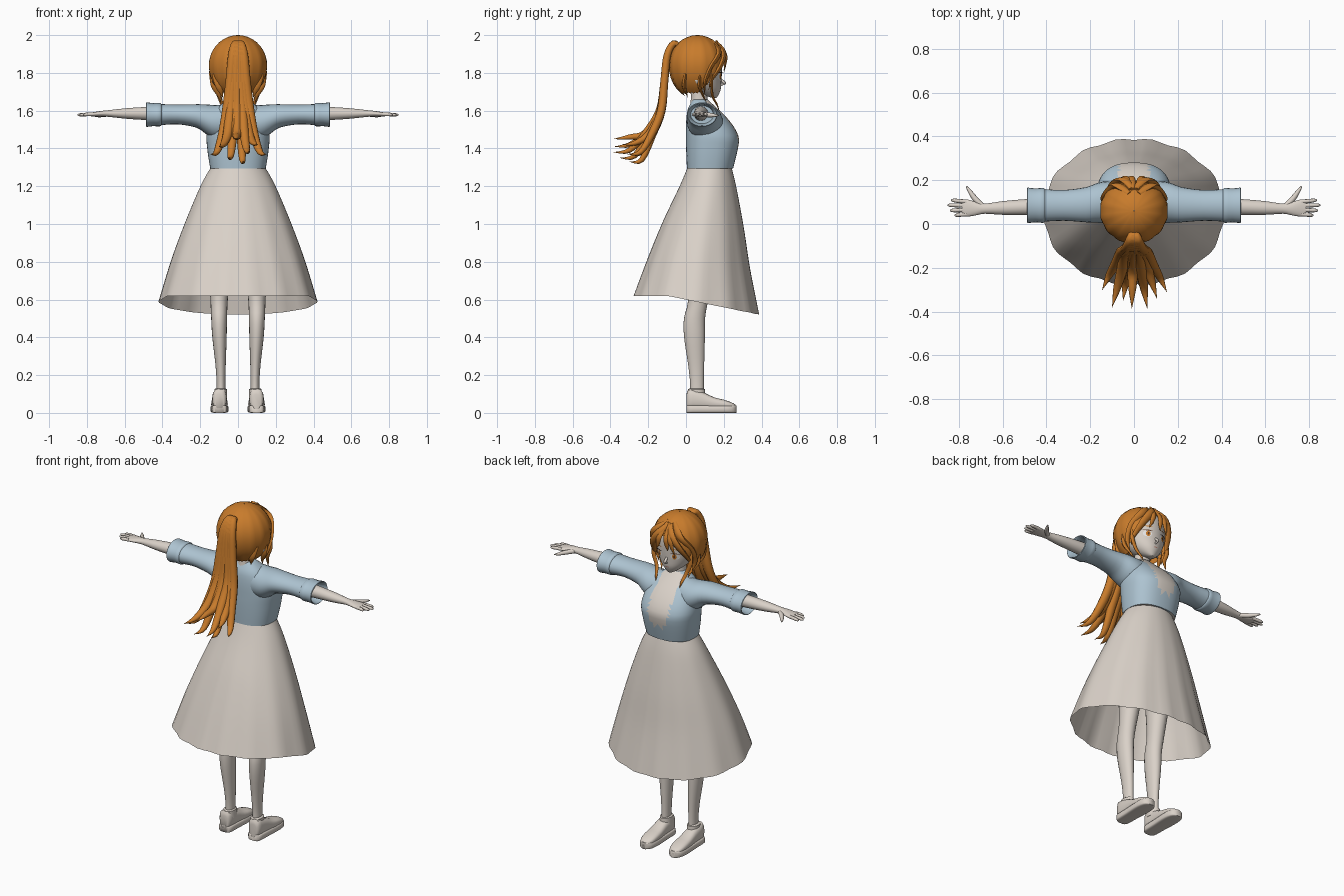
import bpy, bmesh, math
from mathutils import Vector

if "Cube" in bpy.data.objects:
    bpy.data.objects.remove(bpy.data.objects["Cube"])


def material(name, rgb):
    m = bpy.data.materials.new(name)
    m.use_nodes = True
    m.diffuse_color = (*rgb, 1)
    bsdf = m.node_tree.nodes["Principled BSDF"]
    bsdf.inputs["Base Color"].default_value = (*rgb, 1)
    bsdf.inputs["Roughness"].default_value = 0.8
    return m


CREAM = material("cream", (0.70, 0.64, 0.58))
BLUE = material("pale_blue", (0.42, 0.55, 0.64))
ORANGE = material("orange_hair", (0.58, 0.20, 0.025))
WHITE = material("eye_white", (0.82, 0.82, 0.82))
BROWN = material("dark_brown", (0.10, 0.04, 0.02))
PINK = material("lip_pink", (0.50, 0.25, 0.20))


def smooth_keys(keys, steps):
    """Catmull-Rom interpolation through tuples."""
    out = []
    for i in range(len(keys) - 1):
        p = [keys[max(i - 1, 0)], keys[i], keys[i + 1], keys[min(i + 2, len(keys) - 1)]]
        for s in range(steps):
            t = s / steps
            out.append(tuple(0.5 * (2 * b + (c - a) * t + (2 * a - 5 * b + 4 * c - d) * t * t
                                    + (3 * b - a - 3 * c + d) * t ** 3) for a, b, c, d in zip(*p)))
    return out + [tuple(keys[-1])]


def oval(center, u, v, n=24, power=2):
    """Closed superellipse ring spanned by the vectors u and v."""
    pts = []
    for i in range(n):
        a = 2 * math.pi * i / n
        c, s = math.cos(a), math.sin(a)
        pts.append(Vector(center) + Vector(u) * math.copysign(abs(c) ** (2 / power), c)
                   + Vector(v) * math.copysign(abs(s) ** (2 / power), s))
    return pts


def tube(path, steps=4, n=8, flat=1.0):
    """Rings along a path of (x, y, z, radius)."""
    keys = smooth_keys(path, steps)
    pts = [Vector(k[:3]) for k in keys]
    whole = (pts[-1] - pts[0]).normalized()
    ref = Vector((1, 0, 0)) if abs(whole.x) < 0.7 else Vector((0, 0, 1))
    rings = []
    for i, k in enumerate(keys):
        t = (pts[min(i + 1, len(pts) - 1)] - pts[max(i - 1, 0)]).normalized()
        u = (ref - t * ref.dot(t)).normalized()
        r = max(k[3], 0.0008)
        rings.append(oval(pts[i], u * r, t.cross(u) * r * flat, n))
    return rings


def build(name, parts, mats, mirror=False, caps=True, angle=50, rule=None):
    """Skin each list of rings; rule(face centre) picks the material."""
    bm = bmesh.new()
    for rings in parts:
        rows = [[bm.verts.new(p) for p in ring] for ring in rings]
        for a, b in zip(rows, rows[1:]):
            for i in range(len(a)):
                j = (i + 1) % len(a)
                bm.faces.new((a[i], a[j], b[j], b[i]))
        if caps:
            bm.faces.new(rows[0])
            bm.faces.new(rows[-1])
    bmesh.ops.recalc_face_normals(bm, faces=bm.faces)
    if rule:
        bmesh.ops.triangulate(bm, faces=bm.faces)
        for f in bm.faces:
            f.material_index = rule(f.calc_center_median())
    me = bpy.data.meshes.new(name)
    bm.to_mesh(me)
    bm.free()
    for m in mats:
        me.materials.append(m)
    me.polygons.foreach_set("use_smooth", [True] * len(me.polygons))
    me.set_sharp_from_angle(angle=math.radians(angle))
    ob = bpy.data.objects.new(name, me)
    bpy.context.collection.objects.link(ob)
    if mirror:
        ob.modifiers.new("Mirror", "MIRROR").use_mirror_merge = False
    return ob


# Skirt: open cone, hem dropping toward the chest side, light folds
skirt_keys = [(0, .125, .137, .113), (.14, .118, .195, .147), (.42, .093, .28, .213),
              (.7, .07, .352, .27), (1, .055, .415, .333)]
skirt = []
for t, yc, rx, ry in smooth_keys(skirt_keys, 5):
    ring = []
    for p in oval((0, yc, 0), (rx, 0, 0), (0, ry, 0), 64):
        fold = 1 + 0.015 * t * math.cos(14 * math.atan2(p.y - yc, p.x))
        hem = 0.62 - 0.1 * max(0, min(1, (p.y + 0.1) / 0.49))
        ring.append(Vector((p.x * fold, yc + (p.y - yc) * fold, 1.31 - t * (1.31 - hem))))
    skirt.append(ring)
build("skirt", [skirt], [CREAM], caps=False)

# Bodice: jacket with a jagged open front over a cream shirt
bodice_keys = [(1.295, .005, .25, .147), (1.36, .002, .266, .158), (1.43, 0, .28, .166),
               (1.47, 0, .276, .168), (1.52, 0, .25, .16), (1.57, .003, .21, .145),
               (1.61, .01, .168, .115), (1.64, .025, .135, .08), (1.66, .035, .115, .05)]


def bodice_colour(c):
    if c.y > 0.11 and 1.38 < c.z and abs(c.x) < 0.035 + 0.5 * min(c.z - 1.38, 0.07):
        return 1
    return 1 if c.y > 0.17 and c.z < 1.304 else 0


build("bodice", [[oval((0, (b + f) / 2, z), (w, 0, 0), (0, (f - b) / 2, 0), 44, 2.4)
                  for z, b, f, w in smooth_keys(bodice_keys, 2)]],
      [BLUE, CREAM], rule=bodice_colour, angle=70)


def along_x(keys, steps=3, n=24):
    return [oval((x, y, z), (0, ry, 0), (0, 0, rz), n) for x, y, z, ry, rz in smooth_keys(keys, steps)]


# Sleeves with turned cuffs and a hollow opening
sleeve = along_x([(.04, .1, 1.54, .085, .095), (.12, .1, 1.54, .095, .09), (.17, .096, 1.555, .09, .078),
                  (.22, .088, 1.572, .08, .062), (.32, .085, 1.58, .07, .052), (.41, .085, 1.579, .074, .056)])
cuff = along_x([(.405, .085, 1.579, .072, .055), (.415, .085, 1.579, .08, .062), (.45, .085, 1.579, .077, .061),
                (.485, .085, 1.579, .081, .065), (.48, .085, 1.579, .072, .056), (.43, .085, 1.579, .06, .048)], 2)
build("sleeves", [sleeve, cuff], [BLUE], True)

# Forearms, palms and fingers
arm = along_x([(.38, .08, 1.585, .04, .04), (.5, .077, 1.585, .036, .034), (.6, .073, 1.585, .031, .027),
               (.68, .07, 1.585, .023, .018), (.72, .07, 1.584, .03, .015), (.76, .073, 1.581, .039, .012),
               (.785, .073, 1.58, .035, .009)])
fingers = [tube([(.765, y, 1.581, .0095), (.8, y + dy * .5, 1.58, .0095), (tip - .012, y + dy, 1.578, .008),
                 (tip, y + dy, 1.577, .003)])
           for y, dy, tip in ((.044, -.004, .82), (.064, -.002, .84), (.084, .002, .85), (.102, .006, .835))]
thumb = tube([(.69, .08, 1.582, .013), (.725, .115, 1.578, .013), (.75, .15, 1.575, .009), (.765, .172, 1.575, .003)])
build("arms", [arm, thumb] + fingers, [CREAM], True)

# Legs
leg_keys = [(1.2, .08, .1, .075, .085), (.8, .095, .085, .06, .075), (.6, .1, .065, .046, .053),
            (.5, .1, .045, .042, .056), (.4, .098, .045, .038, .055), (.25, .092, .054, .027, .042),
            (.15, .09, .058, .023, .036), (.07, .09, .058, .024, .038)]
build("legs", [[oval((x, y, z), (rx, 0, 0), (0, ry, 0), 20)
                for z, x, y, rx, ry in smooth_keys(leg_keys, 3)]], [CREAM], True)

# Shoes: rounded uppers on thick soles
shoe_keys = [(.003, .022, .1), (.015, .036, .128), (.06, .039, .118), (.1, .04, .105), (.15, .043, .082),
             (.2, .044, .07), (.24, .038, .056), (.26, .024, .045), (.268, .008, .035)]
shoe = smooth_keys(shoe_keys, 2)
upper = [oval((.098, y, h / 2 + .01), (w, 0, 0), (0, 0, h / 2 - .01), 20, 2.7) for y, w, h in shoe]
sole = [oval((.098, y, .02), (w + .004, 0, 0), (0, 0, .02), 20, 5) for y, w, h in shoe]
ankle = [oval((.092, .055, z), (r, 0, 0), (0, r * 1.35, 0)) for z, r in ((.08, .035), (.125, .033), (.13, .026))]
build("shoes", [upper, sole, ankle], [CREAM], True)

# Neck and head
build("neck", [[oval((0, .07, z), (r, 0, 0), (0, r, 0)) for z, r in
                ((1.58, .06), (1.64, .046), (1.68, .043), (1.75, .045))]], [CREAM])
head_keys = [(1.668, .15, .012, .012), (1.68, .135, .035, .035), (1.71, .105, .072, .078),
             (1.75, .08, .104, .107), (1.8, .069, .125, .121), (1.86, .06, .133, .13),
             (1.92, .06, .112, .115), (1.96, .06, .06, .06)]
head_rows = smooth_keys(head_keys, 3)
build("head", [[oval((0, y, z), (w, 0, 0), (0, d, 0), 32) for z, y, w, d in head_rows]], [CREAM])
build("nose", [tube([(0, .175, 1.775, .006), (0, .198, 1.752, .008), (0, .207, 1.744, .005),
                     (0, .18, 1.736, .006)])], [CREAM])
build("ears", [[oval((x, .06, 1.775), (0, r * .65, 0), (0, 0, r)) for x, r in
                ((.1, .03), (.13, .032), (.138, .022))]], [CREAM], True)


def face_y(x, z):
    z0, y, w, d = min(head_rows, key=lambda r: abs(r[0] - z))
    for a, b in zip(head_rows, head_rows[1:]):
        if a[0] <= z <= b[0]:
            t = (z - a[0]) / (b[0] - a[0])
            y, w, d = (p + (q - p) * t for p, q in zip(a[1:], b[1:]))
    return y + d * math.sqrt(max(0, 1 - (x / w) ** 2))


def plate(x, z, rx, rz, lift):
    """Thin oval patch that follows the face."""
    rings = [oval((x, 0, z), (rx * s, 0, 0), (0, 0, rz * s), 20) for s in (.05, .5, 1)]
    for p in (p for ring in rings for p in ring):
        p.y = face_y(p.x, p.z) + lift
    return rings


# Painted face details
for name, args, mat in (("eye_whites", (.052, 1.783, .024, .018, .003), WHITE),
                        ("irises", (.05, 1.783, .012, .016, .005), ORANGE),
                        ("pupils", (.05, 1.783, .005, .008, .007), BROWN),
                        ("lashes", (.054, 1.802, .026, .003, .006), BROWN),
                        ("eyebrows", (.052, 1.828, .024, .003, .004), ORANGE)):
    build(name, [plate(*args)], [mat], True)
build("mouth", [plate(0, 1.712, .014, .003, .003)], [PINK])

# Hair cap: dome whose lower edge rises over the face
edge_keys = [(0, 1.9), (.45, 1.87), (.8, 1.82), (1.1, 1.74), (1.5, 1.69), (2.3, 1.69), (3.15, 1.675)]


def hair_edge(a):
    for (a0, z0), (a1, z1) in zip(edge_keys, edge_keys[1:]):
        if a <= a1:
            return z0 + (z1 - z0) * (a - a0) / (a1 - a0)
    return edge_keys[-1][1]


cap = []
for k in range(15):
    ring = []
    for i in range(56):
        a = 2 * math.pi * i / 56
        low = hair_edge(min(a, 2 * math.pi - a)) + .008 * (i % 2)
        span = math.acos(max(-1, (low - 1.84) / (.16 if low > 1.84 else .18)))
        phi = max(.01, span * k / 14)
        r = math.sin(phi) * (1 + .012 * math.cos(14 * a))
        h = math.cos(phi)
        ring.append(Vector((.155 * r * math.sin(a), .06 + .15 * r * math.cos(a), 1.84 + h * (.16 if h > 0 else .18))))
    cap.append(ring)
build("hair_cap", [cap], [ORANGE], caps=False)

# Swept fringe, side locks and a few loose strands
locks = [[(.005, .16, 1.965, .012), (.045, .2, 1.91, .022), (.09, .185, 1.84, .022), (.118, .135, 1.76, .012), (.12, .12, 1.71, 0)],
         [(.02, .14, 1.97, .012), (.08, .175, 1.91, .024), (.125, .13, 1.83, .024), (.13, .1, 1.75, .016), (.11, .1, 1.68, 0)],
         [(.115, .13, 1.83, .012), (.125, .135, 1.75, .014), (.1, .14, 1.68, .012), (.085, .165, 1.63, .008), (.08, .175, 1.6, 0)],
         [(.13, .08, 1.82, .015), (.13, .07, 1.74, .016), (.1, .09, 1.68, .01), (.09, .11, 1.64, 0)],
         [(.12, 0, 1.8, .02), (.1, -.01, 1.73, .02), (.08, .01, 1.67, 0)]]
build("fringe_and_side_locks", [tube(p, flat=.55) for p in locks], [ORANGE], True)
build("centre_fringe", [tube([(x * .3, .16, 1.97, .01), (x * .7, .208, 1.9, .016), (x, .208, 1.85, .013), (x * 1.3, .2, z, 0)],
                             flat=.5) for x, z in ((-.05, 1.8), (-.015, 1.815), (.045, 1.81))], [ORANGE])

# Ponytail: strands sharing a root and fanning to curled tips
tips = [(-.145, -.3, 1.37), (-.1, -.38, 1.41), (-.05, -.35, 1.35), (-.01, -.385, 1.45),
        (.03, -.3, 1.33), (.06, -.385, 1.38), (.105, -.34, 1.42), (.15, -.31, 1.37)]
build("ponytail", [tube([(0, -.03, 1.93, .018), (.1 * x, -.065, 1.955, .021), (.2 * x, -.1, 1.89, .024),
                         (.28 * x, -.115, 1.75, .026), (.4 * x, .1 * y - .1, 1.6, .027),
                         (.55 * x, .45 * y - .04, 1.48, .025), (.78 * x, .78 * y, z + .01, .017), (x, y, z, 0)],
                        n=10, flat=.85) for x, y, z in tips], [ORANGE])
